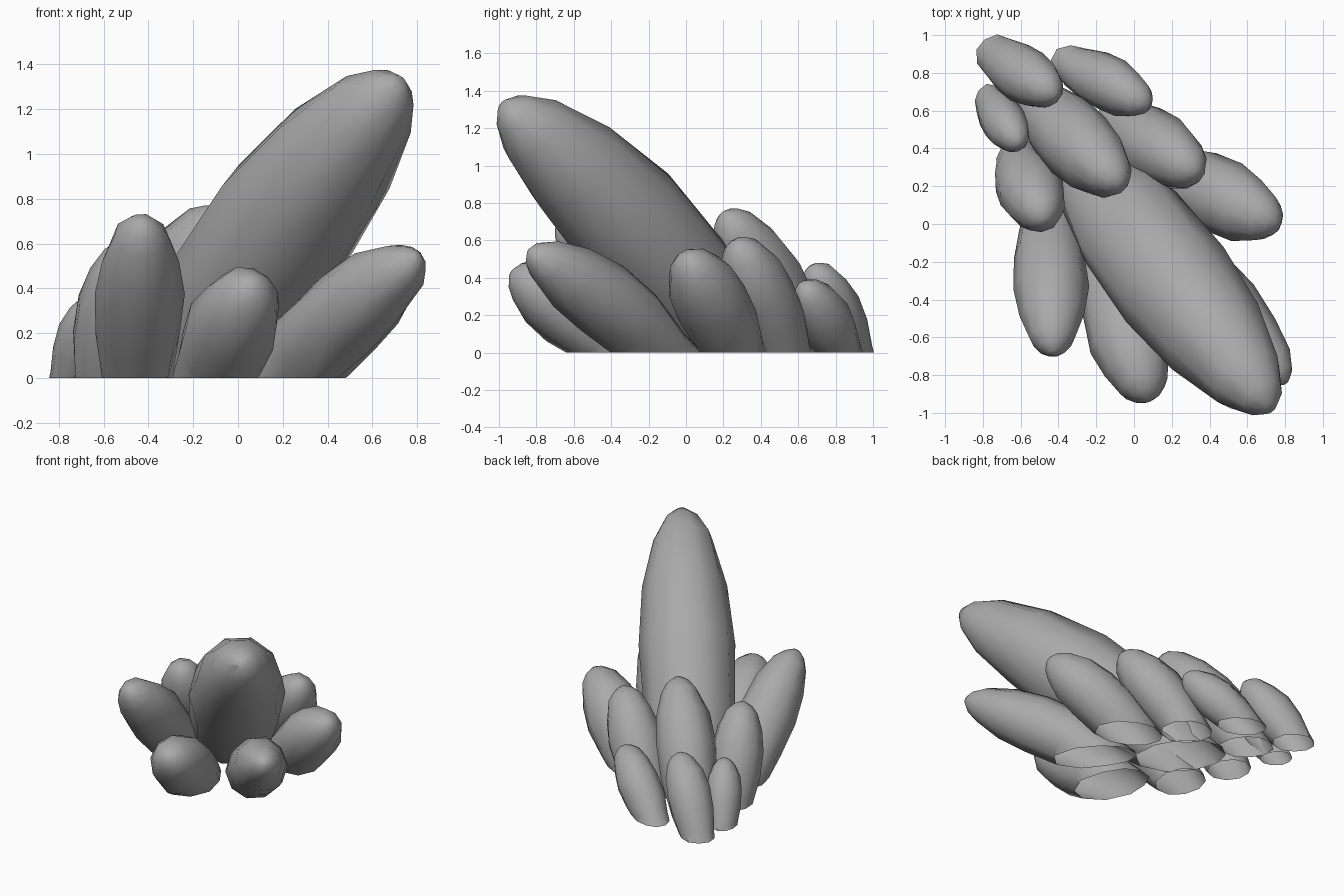
import bpy, bmesh, math, random
from mathutils import Vector

random.seed(4)
cube = bpy.data.objects.get("Cube")
if cube:
    bpy.data.objects.remove(cube, do_unlink=True)

stone = bpy.data.materials.new("grey_stone")
stone.use_nodes = True
GREY = (0.4, 0.4, 0.4, 1)
stone.diffuse_color = GREY
stone.node_tree.nodes["Principled BSDF"].inputs["Base Color"].default_value = GREY

# Swelling profile above the ground: position along the spine, share of full radius
PROFILE = [(.25, .95), (.5, 1), (.72, .88), (.9, .62), (.98, .37), (1.02, .12)]
SIDES = 10


def spine(base, bend, tip, t):
    """Point and direction on a spine that starts steep and leans over."""
    if t < 0:
        return base + (bend - base) * 2 * t, (bend - base).normalized()
    point = base * (1 - t) ** 2 + bend * 2 * t * (1 - t) + tip * t * t
    return point, ((bend - base) * (1 - t) + (tip - bend) * t).normalized()


def lobe(name, base, tip, radius, foot=.78):
    base, tip = Vector((*base, 0)), Vector(tip)
    lean = tip - base
    bend = base + Vector((lean.x * .48, lean.y * .48, lean.z * .59))
    side = Vector((-lean.y, lean.x, 0)).normalized()
    bm = bmesh.new()
    rings = []
    for t, share in [(-.5, foot * .75), (0, foot)] + PROFILE:
        centre, along = spine(base, bend, tip, t)
        up = along.cross(side)
        ring = []
        for i in range(SIDES):
            a = math.tau * i / SIDES
            r = radius * share * random.uniform(.97, 1.05)
            ring.append(bm.verts.new(centre + (side * math.cos(a) + up * math.sin(a)) * r))
        rings.append(ring)
    for low, high in zip(rings, rings[1:]):
        for i in range(SIDES):
            j = (i + 1) % SIDES
            bm.faces.new((low[i], low[j], high[j], high[i]))
    bm.faces.new(rings[-1])
    # Open, flat cut where the lobe meets the ground
    bmesh.ops.bisect_plane(bm, geom=bm.verts[:] + bm.edges[:] + bm.faces[:],
                           plane_co=(0, 0, 0), plane_no=(0, 0, 1), clear_inner=True)
    bmesh.ops.recalc_face_normals(bm, faces=bm.faces[:])
    mesh = bpy.data.meshes.new(name)
    bm.to_mesh(mesh)
    bm.free()
    mesh.materials.append(stone)
    obj = bpy.data.objects.new(name, mesh)
    bpy.context.collection.objects.link(obj)
    bpy.ops.object.select_all(action="DESELECT")
    obj.select_set(True)
    bpy.context.view_layer.objects.active = obj
    bpy.ops.object.shade_smooth_by_angle(angle=math.radians(45))


# Name, base centre, tip, radius, share of the radius at the foot
LOBES = [
    ("main_lobe", (-.25, .28), (.70, -.95, 1.3), .325, .62),
    ("rear_tall_lobe", (-.5, .63), (-.08, .21, .73), .205, .7),
    ("rear_left_lobe", (-.3, .83), (.07, .63, .35), .145),
    ("mid_left_lobe", (-.05, .52), (.33, .27, .58), .185),
    ("left_lobe", (.22, .26), (.75, 0, .5), .2),
    ("front_left_lobe", (.18, -.1), (.79, -.82, .53), .2, .68),
    ("front_lobe", (-.12, -.33), (.07, -.92, .42), .205, .85),
    ("front_right_lobe", (-.45, -.02), (-.43, -.67, .69), .195),
    ("right_lobe", (-.6, .31), (-.48, .02, .59), .175),
    ("rear_right_lobe", (-.75, .64), (-.61, .42, .365), .12),
    ("rear_lobe", (-.71, .88), (-.42, .68, .45), .15),
]
for spec in LOBES:
    lobe(*spec)
